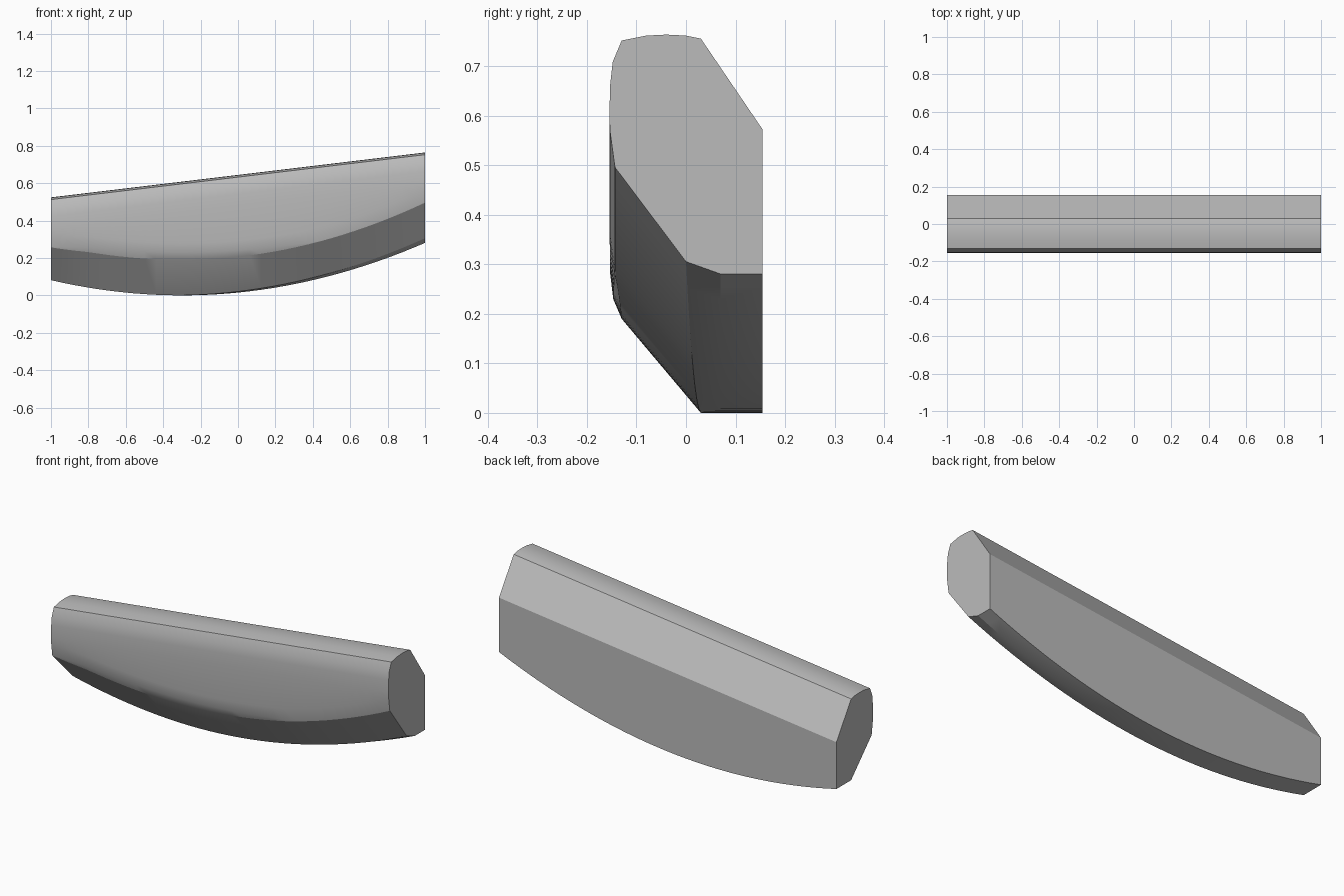
import bpy
import bmesh

if "Cube" in bpy.data.objects:
    bpy.data.objects.remove(bpy.data.objects["Cube"])

N = 32  # lengthwise steps


def section(x):
    """Closed (y, z) outline of the hull at position x."""
    low = 0.166 * (x + 0.3) ** 2          # curved keel
    top = 0.764 + 0.12 * (x - 1)          # straight sloping top
    # extra bevel along the lower crease, strongest around x = -0.3
    bump = max(0.0, 1 - ((x + 0.3) / 0.68) ** 2) ** 0.7
    f = max(0.0, (x + 0.3) / 1.3)         # 0 at the lowest point, 1 at the right end
    crease = 0.19 + 0.025 * f ** 2 - 0.015 * max(0.0, (-x - 0.8) / 0.2)
    return [
        (0.155, low), (0.155, top - 0.192),
        (0.03, top - 0.008), (0.0, top - 0.002), (-0.04, top), (-0.08, top - 0.002),
        (-0.13, top - 0.012), (-0.148, top - 0.055), (-0.153, top - 0.1),
        (-0.155, top - 0.165),
        (-0.153, low + crease + 0.07 + 0.02 * bump),
        (-0.144 - 0.003 * bump, low + crease + 0.004 + 0.036 * bump),
        (-0.143 + 0.013 * bump, low + crease),
        (0.03 - 0.03 * f, low + 0.025 * f),
        (0.07, low),
    ]


# Hull lofted along x with flat end caps
bm = bmesh.new()
rings = []
for i in range(N + 1):
    x = -1 + 2 * i / N
    rings.append([bm.verts.new((x, y, z)) for y, z in section(x)])
for a, b in zip(rings, rings[1:]):
    for j in range(len(a)):
        k = (j + 1) % len(a)
        bm.faces.new((a[j], a[k], b[k], b[j]))
bm.faces.new(rings[0])
bm.faces.new(rings[-1])
bmesh.ops.recalc_face_normals(bm, faces=bm.faces)

mesh = bpy.data.meshes.new("curved_bar")
bm.to_mesh(mesh)
bm.free()
bar = bpy.data.objects.new("curved_bar", mesh)
bpy.context.collection.objects.link(bar)

# Single grey colour
grey = bpy.data.materials.new("light_grey")
grey.diffuse_color = (0.5, 0.5, 0.5, 1)
grey.use_nodes = True
grey.node_tree.nodes["Principled BSDF"].inputs["Base Color"].default_value = grey.diffuse_color
mesh.materials.append(grey)

bpy.context.view_layer.objects.active = bar
bar.select_set(True)
bpy.ops.object.shade_smooth_by_angle(angle=0.3)
